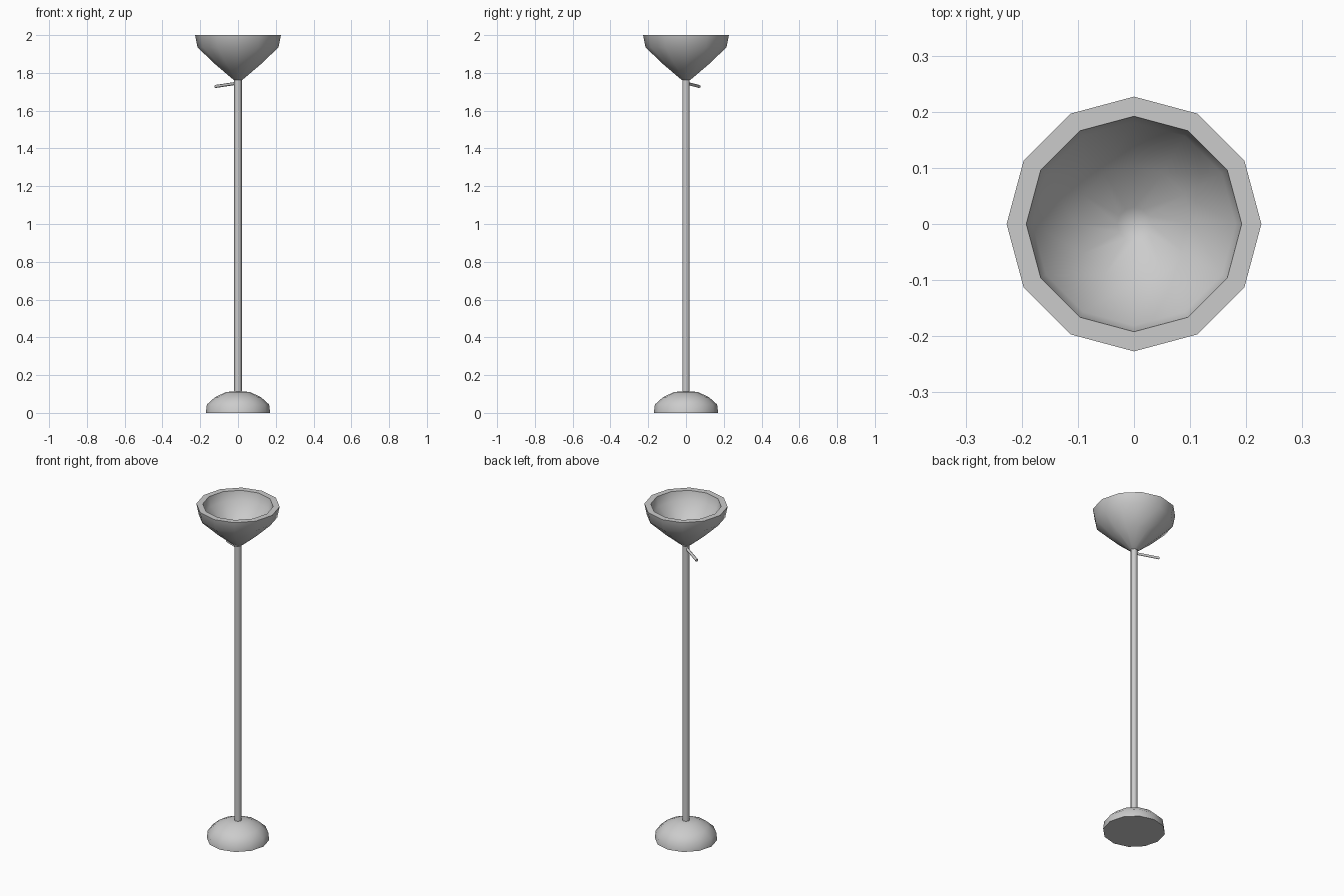
import bpy, bmesh
from math import cos, sin, pi, radians
from mathutils import Vector

if "Cube" in bpy.data.objects:
    bpy.data.objects.remove(bpy.data.objects["Cube"])


def finish(name, bm, smooth_angle):
    bmesh.ops.remove_doubles(bm, verts=bm.verts, dist=1e-5)
    bmesh.ops.recalc_face_normals(bm, faces=bm.faces)
    mesh = bpy.data.meshes.new(name)
    bm.to_mesh(mesh)
    bm.free()
    ob = bpy.data.objects.new(name, mesh)
    bpy.context.collection.objects.link(ob)
    bpy.ops.object.select_all(action='DESELECT')
    ob.select_set(True)
    bpy.context.view_layer.objects.active = ob
    bpy.ops.object.shade_smooth_by_angle(angle=radians(smooth_angle))
    return ob


def lathe(name, profile, sides, smooth_angle=50):
    """Revolve (radius, z) points about z; first and last points are on the axis."""
    bm = bmesh.new()
    rings = []
    for r, z in profile:
        if r == 0:
            rings.append([bm.verts.new((0, 0, z))] * sides)
        else:
            rings.append([bm.verts.new((r * cos(2 * pi * i / sides), r * sin(2 * pi * i / sides), z))
                          for i in range(sides)])
    for a, b in zip(rings, rings[1:]):
        for i in range(sides):
            j = (i + 1) % sides
            bm.faces.new(dict.fromkeys((a[i], a[j], b[j], b[i])))
    return finish(name, bm, smooth_angle)


# Domed foot
lathe("base", [(0, 0), (0.17, 0), (0.165, 0.044), (0.122, 0.083), (0.062, 0.111), (0, 0.115)], 12)

# Hexagonal pole
lathe("pole", [(0, 0.1), (0.021, 0.1), (0.021, 1.77), (0, 1.77)], 6, 65)

# Thick-walled bowl shade, open at the top
lathe("bowl_shade", [(0, 1.76), (0.022, 1.762), (0.12, 1.845), (0.214, 1.935), (0.227, 2.0),
                     (0.192, 2.0), (0.181, 1.945), (0.105, 1.872), (0.03, 1.81), (0, 1.803)], 12)

# Switch lever below the shade
start, end = Vector((0, 0, 1.746)), Vector((-0.121, 0.07, 1.728))
axis = end - start
bm = bmesh.new()
bmesh.ops.create_cone(bm, cap_ends=True, segments=6, radius1=0.008, radius2=0.008, depth=axis.length)
bmesh.ops.rotate(bm, verts=bm.verts, matrix=axis.to_track_quat('Z', 'Y').to_matrix())
bmesh.ops.translate(bm, verts=bm.verts, vec=(start + end) / 2)
finish("switch_lever", bm, 65)
